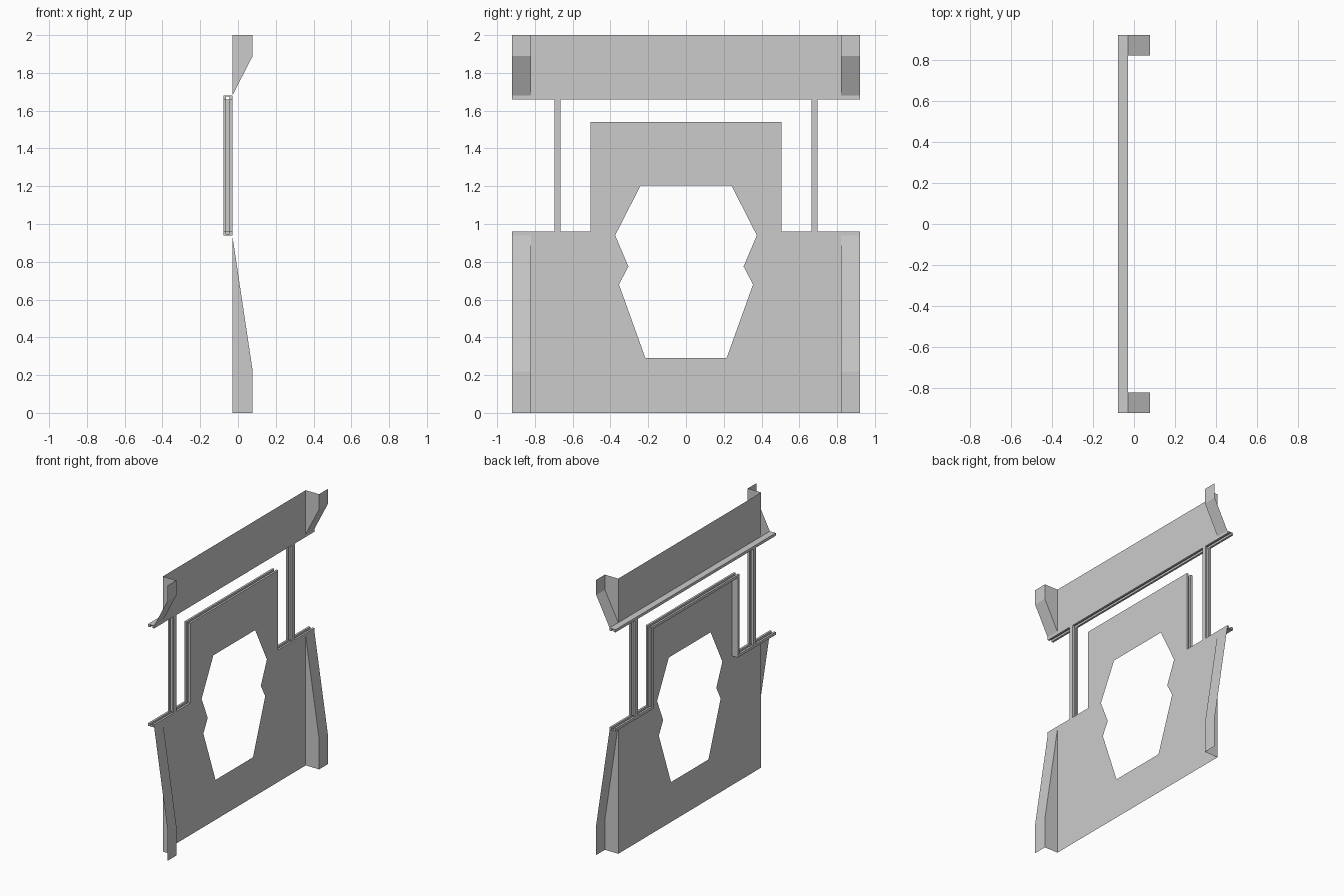
import bpy, bmesh
from mathutils import Vector

if "Cube" in bpy.data.objects:
    bpy.data.objects.remove(bpy.data.objects["Cube"])

PANEL_X, LIP_X, BACK_X = -0.03, 0.078, -0.078
WEB_Y, EDGE_Y = 0.82, 0.92


def make(name, verts, faces, mirror=False, fix_normals=True):
    mesh = bpy.data.meshes.new(name)
    mesh.from_pydata(verts, [], faces)
    bm = bmesh.new()
    bm.from_mesh(mesh)
    if fix_normals:
        bmesh.ops.recalc_face_normals(bm, faces=bm.faces)
    bm.to_mesh(mesh)
    bm.free()
    obj = bpy.data.objects.new(name, mesh)
    bpy.context.collection.objects.link(obj)
    if mirror:
        mod = obj.modifiers.new("mirror", 'MIRROR')
        mod.use_axis = (False, True, False)
        mod.merge_threshold = 0.0005
    return obj


def sheet(name, outline):
    """Half of a flat panel in the yz plane, mirrored across y = 0."""
    return make(name, [(PANEL_X, y, z) for y, z in outline],
                [tuple(range(len(outline)))], mirror=True)


def side_flange(name, profile):
    """Web running forward from the panel edge, with an outward lip."""
    n = len(profile)
    verts = [(x, WEB_Y, z) for x, z in profile]
    verts += [(x, EDGE_Y, z) for x, z in profile]
    verts += [(PANEL_X, WEB_Y, profile[0][1])]
    faces = [tuple(range(n)) + (2 * n,)]
    faces += [(i, i + 1, n + i + 1, n + i) for i in range(n - 1)]
    return make(name, verts, faces, mirror=True)


def channel(name, path, section):
    """Sweep a closed (x, outward offset) section along a yz path with mitres."""
    pts = [Vector(p) for p in path]
    dirs = [(b - a).normalized() for a, b in zip(pts, pts[1:])]
    norms = [Vector((-d.y, d.x)) for d in dirs]
    verts, faces, k = [], [], len(section)
    for i, p in enumerate(pts):
        a, b = norms[max(i - 1, 0)], norms[min(i, len(norms) - 1)]
        m = (a + b) / (1 + a.dot(b))
        verts += [(x, p.x + m.x * d, p.y + m.y * d) for x, d in section]
    for i in range(len(pts) - 1):
        for j in range(k):
            j2 = (j + 1) % k
            faces.append((i * k + j, i * k + j2, (i + 1) * k + j2, (i + 1) * k + j))
    faces.append(tuple(range(k)))
    faces.append(tuple((len(pts) - 1) * k + j for j in range(k)))
    return make(name, verts, faces)


# Lower panel with the stepped top and the angular opening
sheet("lower_panel", [
    (0, 0), (WEB_Y, 0), (WEB_Y, 0.94), (0.485, 0.94), (0.485, 1.52), (0, 1.52),
    (0, 1.205), (0.24, 1.205), (0.375, 0.94), (0.305, 0.775), (0.355, 0.68),
    (0.215, 0.29), (0, 0.29)])

# Upper panel
sheet("upper_panel", [(0, 1.68), (WEB_Y, 1.68), (WEB_Y, 2), (0, 2)])

# Tapered side flanges
side_flange("lower_side_flange", [(LIP_X, 0), (LIP_X, 0.22), (PANEL_X, 0.94)])
side_flange("upper_side_flange", [(LIP_X, 2), (LIP_X, 1.89), (PANEL_X, 1.68)])

# Window channels, grooved towards the opening
G0, G1 = -0.063, -0.045
groove = [(PANEL_X, -0.02), (BACK_X, -0.02), (BACK_X, 0), (G0, 0),
          (G0, -0.014), (G1, -0.014), (G1, 0), (PANEL_X, 0)]
channel("lower_window_channel", [(-EDGE_Y, 0.96), (-0.505, 0.96), (-0.505, 1.54),
                                 (0.505, 1.54), (0.505, 0.96), (EDGE_Y, 0.96)], groove)
channel("upper_window_channel", [(EDGE_Y, 1.66), (-EDGE_Y, 1.66)], groove)

# Window posts, grooved on both sides
half = [(BACK_X, 0.015), (G0, 0.015), (G0, 0.006), (G1, 0.006), (G1, 0.015), (PANEL_X, 0.015)]
post = half + [(x, -d) for x, d in reversed(half)]
for side, y in (("left", -0.68), ("right", 0.68)):
    channel(side + "_window_post", [(y, 0.96), (y, 1.66)], post)
